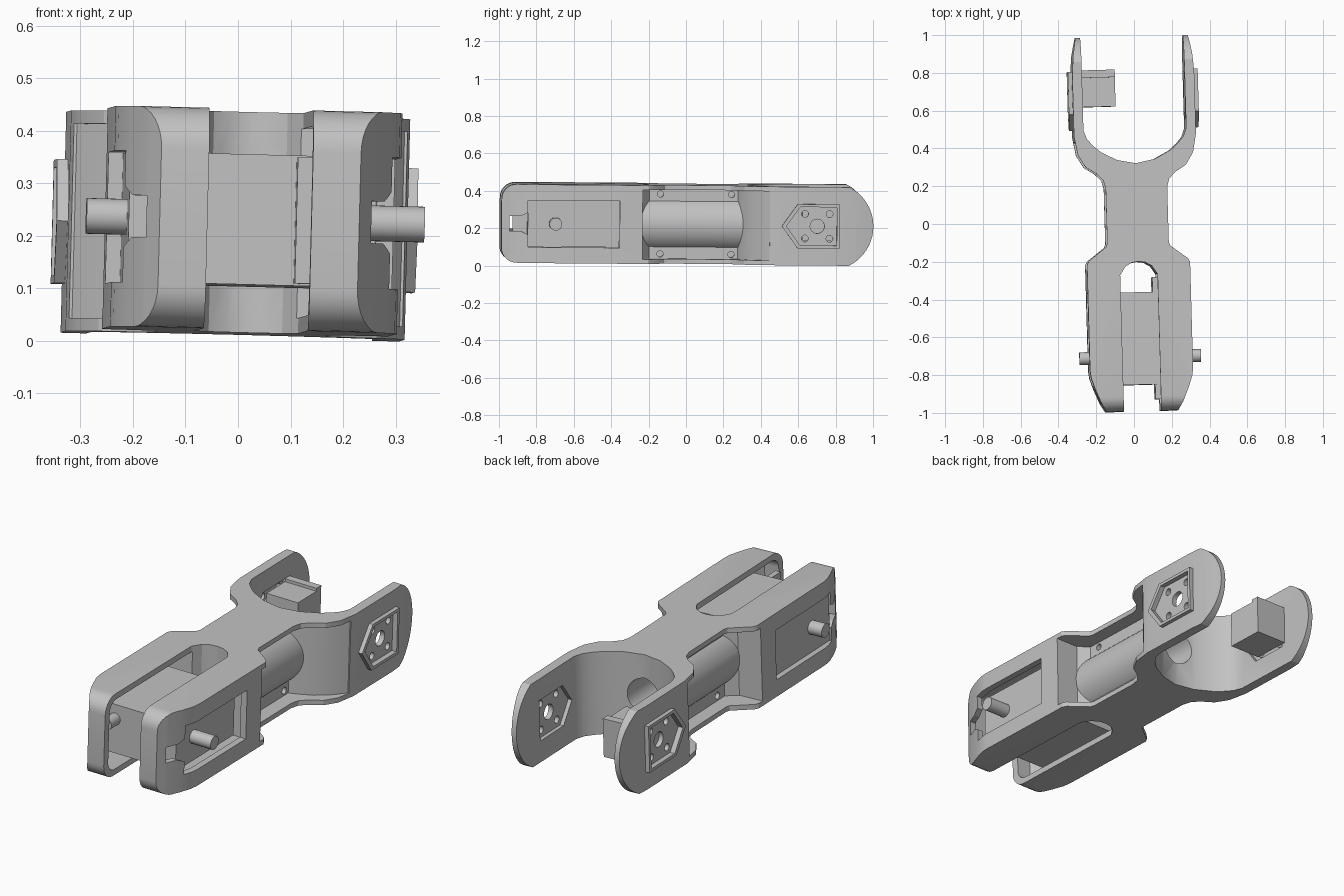
import bpy, bmesh, math
from mathutils import Matrix, Vector

if "Cube" in bpy.data.objects:
    bpy.data.objects.remove(bpy.data.objects["Cube"], do_unlink=True)

grey = bpy.data.materials.new("plain_grey")
grey.use_nodes = True
grey.diffuse_color = (0.54, 0.54, 0.54, 1)
grey.node_tree.nodes["Principled BSDF"].inputs["Base Color"].default_value = (0.54, 0.54, 0.54, 1)


def prism(name, pts, axis, lo, hi):
    """Extrude a 2D profile: (x, y) along z, (y, z) along x, (x, z) along y."""
    place = {"z": lambda p, t: (p[0], p[1], t),
             "x": lambda p, t: (t, p[0], p[1]),
             "y": lambda p, t: (p[0], t, p[1])}[axis]
    bm = bmesh.new()
    low = [bm.verts.new(place(p, lo)) for p in pts]
    high = [bm.verts.new(place(p, hi)) for p in pts]
    bm.faces.new(low)
    bm.faces.new(high)
    for i in range(len(pts)):
        j = (i + 1) % len(pts)
        bm.faces.new((low[i], low[j], high[j], high[i]))
    bmesh.ops.recalc_face_normals(bm, faces=bm.faces)
    mesh = bpy.data.meshes.new(name)
    bm.to_mesh(mesh)
    bm.free()
    mesh.materials.append(grey)
    ob = bpy.data.objects.new(name, mesh)
    bpy.context.collection.objects.link(ob)
    return ob


def box(name, x, y, z):
    return prism(name, [(x[0], y[0]), (x[1], y[0]), (x[1], y[1]), (x[0], y[1])], "z", *z)


def arc(cx, cy, r, a0, a1, n):
    return [(cx + r * math.cos(a0 + (a1 - a0) * i / n),
             cy + r * math.sin(a0 + (a1 - a0) * i / n)) for i in range(n + 1)]


def circle(cx, cy, r, n=32):
    return arc(cx, cy, r, 0, math.tau, n)[:-1]


def front_corners(y, h, r):
    """Two rounded corners at the front end of a side profile."""
    return (arc(y + r, h - r, r, math.pi / 2, math.pi, 8)
            + arc(y + r, r - h, r, math.pi, 1.5 * math.pi, 8))


def combine(target, tool, op="DIFFERENCE"):
    mod = target.modifiers.new(op, "BOOLEAN")
    mod.operation, mod.solver, mod.object = op, "EXACT", tool
    bpy.context.view_layer.objects.active = target
    bpy.ops.object.modifier_apply(modifier=mod.name)
    bpy.data.objects.remove(tool, do_unlink=True)


def flip(pts, s):
    return [(s * x, y) for x, y in pts]


H = 0.21
parts = []

# Frame plan: half outline from the front slot round to the rear fork
slot = [(0, -0.2), (0.035, -0.205), (0.07, -0.225), (0.099, -0.27), (0.099, -0.992)]
half = slot + [
    (0.19, -0.992), (0.217, -0.945), (0.248, -0.87), (0.268, -0.81), (0.273, -0.77),
    (0.273, -0.21), (0.262, -0.19), (0.17, -0.12), (0.163, -0.1), (0.163, 0.19),
    (0.175, 0.235), (0.21, 0.27), (0.265, 0.305), (0.305, 0.37), (0.323, 0.47),
    (0.323, 0.8), (0.315, 0.9), (0.298, 0.994), (0.272, 0.994), (0.272, 0.5),
    (0.255, 0.455), (0.225, 0.42), (0.185, 0.385), (0.1, 0.34), (0, 0.32)]
frame = prism("frame", half + flip(half[-2:0:-1], -1), "z", -H, H)

# Side pockets between the top and bottom plates of the waist
pocket = [(0.09, -0.2), (0.145, -0.24), (0.5, -0.24), (0.5, 0.44), (0.312, 0.44),
          (0.27, 0.385), (0.2, 0.325), (0.13, 0.29), (0.09, 0.275)]
for s in (-1, 1):
    combine(frame, prism("pocket", flip(pocket, s), "z", -0.185, 0.185))

# Round tube through the waist, kept clear of the slot, with its bore
tube = prism("tube", circle(0, 0, 0.152, 64), "y", -0.25, 0.315)
combine(tube, prism("slot", slot + flip(slot[:0:-1], -1), "z", -0.3, 0.3))
combine(frame, tube, "UNION")
combine(frame, prism("bore", circle(0, 0, 0.09), "y", -0.14, 0.6))

# Rounded side silhouette
a = math.asin(H / 0.235)
side = arc(0.994 - 0.235, 0, 0.235, -a, a, 20) + front_corners(-0.992, H, 0.08)
combine(frame, prism("silhouette", side, "x", -1, 1), "INTERSECT")

# Hollow inside both front arms, open to the slot
hollow = [(0.175, -0.96), (0.19, -0.935), (0.22, -0.86), (0.24, -0.77), (0.24, -0.265)]
cavity = prism("cavity", hollow + flip(hollow[::-1], -1), "z", -0.3, 0.3)
combine(cavity, prism("cavity_side", [(-0.2, -0.18), (-0.2, 0.18)]
                      + front_corners(-0.955, 0.18, 0.055), "x", -1, 1), "INTERSECT")
combine(frame, cavity)

# Openings in both sides
pent = [(0.503, 0), (0.588, 0.118), (0.813, 0.118), (0.813, -0.118), (0.588, -0.118)]
C = 0.693
inner = [(C + (y - C) * 0.87, z * 0.87) for y, z in pent]
cable = [(-0.95, -0.04), (-0.89, -0.04), (-0.84, -0.065),
         (-0.84, 0.065), (-0.89, 0.04), (-0.95, 0.04)]
for s in (-1, 1):
    span = sorted((s * 0.05, s * 0.5))
    combine(frame, box("window", span, (-0.852, -0.362), (-0.125, 0.125)))
    combine(frame, prism("cable_notch", cable, "x", *span))
    combine(frame, prism("horn_hole", inner, "x", *sorted((s * 0.2, s * 0.5))))
    for y in (-0.14, 0.24):
        for z in (-0.16, 0.16):
            combine(frame, prism("screw_hole", circle(y, z, 0.017, 16), "x",
                                 *sorted((s * 0.05, s * 0.13))))
parts.append(frame)

# Five-sided horn mounts on the fork arms: raised rim and drilled plate
for s, tag in ((1, "left"), (-1, "right")):
    rim = prism(tag + "_horn_rim", pent, "x", *sorted((s * 0.318, s * 0.344)))
    combine(rim, prism("rim_hole", inner, "x", *sorted((s * 0.2, s * 0.5))))
    plate = prism(tag + "_horn_plate", inner, "x", *sorted((s * 0.292, s * 0.318)))
    holes = [(C, 0, 0.038)] + [(C + dy, dz, 0.018)
                               for dy in (-0.066, 0.066) for dz in (-0.066, 0.066)]
    for y, z, rad in holes:
        combine(plate, prism("hole", circle(y, z, rad, 24), "x", -0.5, 0.5))
    parts += [rim, plate]

# Front motor: body across the slot, mounting ears, cable stub and output shafts
parts.append(box("front_motor", (-0.245, 0.205), (-0.852, -0.362), (-0.124, 0.124)))
for tag, y in (("front", (-0.93, -0.852)), ("rear", (-0.362, -0.285))):
    parts.append(box("motor_ear_" + tag, (0.072, 0.1), y, (-0.12, 0.12)))
parts.append(prism("cable_stub", circle(-0.135, 0.05, 0.03), "y", -0.925, -0.85))
for s, tag in ((1, "left"), (-1, "right")):
    parts.append(prism(tag + "_shaft", circle(-0.705, 0, 0.034), "x",
                       *sorted((s * 0.2, s * 0.322))))

# Rear motor held on the right fork arm
parts.append(box("rear_motor", (-0.27, -0.095), (0.625, 0.82), (-0.09, 0.09)))
parts.append(box("rear_motor_rail", (-0.27, -0.095), (0.78, 0.82), (0.09, 0.105)))
parts.append(prism("rear_motor_horn", circle(C, 0, 0.06), "x", -0.295, -0.265))

# Slight resting tilt of the whole assembly
tilt = (Matrix.Translation(Vector((0.013, 0, 0.224)))
        @ Matrix.Rotation(0.028, 4, "Z") @ Matrix.Rotation(0.026, 4, "Y")
        @ Matrix.Rotation(-0.008, 4, "X"))
for ob in parts:
    ob.data.transform(tilt)
    bpy.ops.object.select_all(action="DESELECT")
    ob.select_set(True)
    bpy.context.view_layer.objects.active = ob
    bpy.ops.object.shade_smooth_by_angle(angle=math.radians(25))
